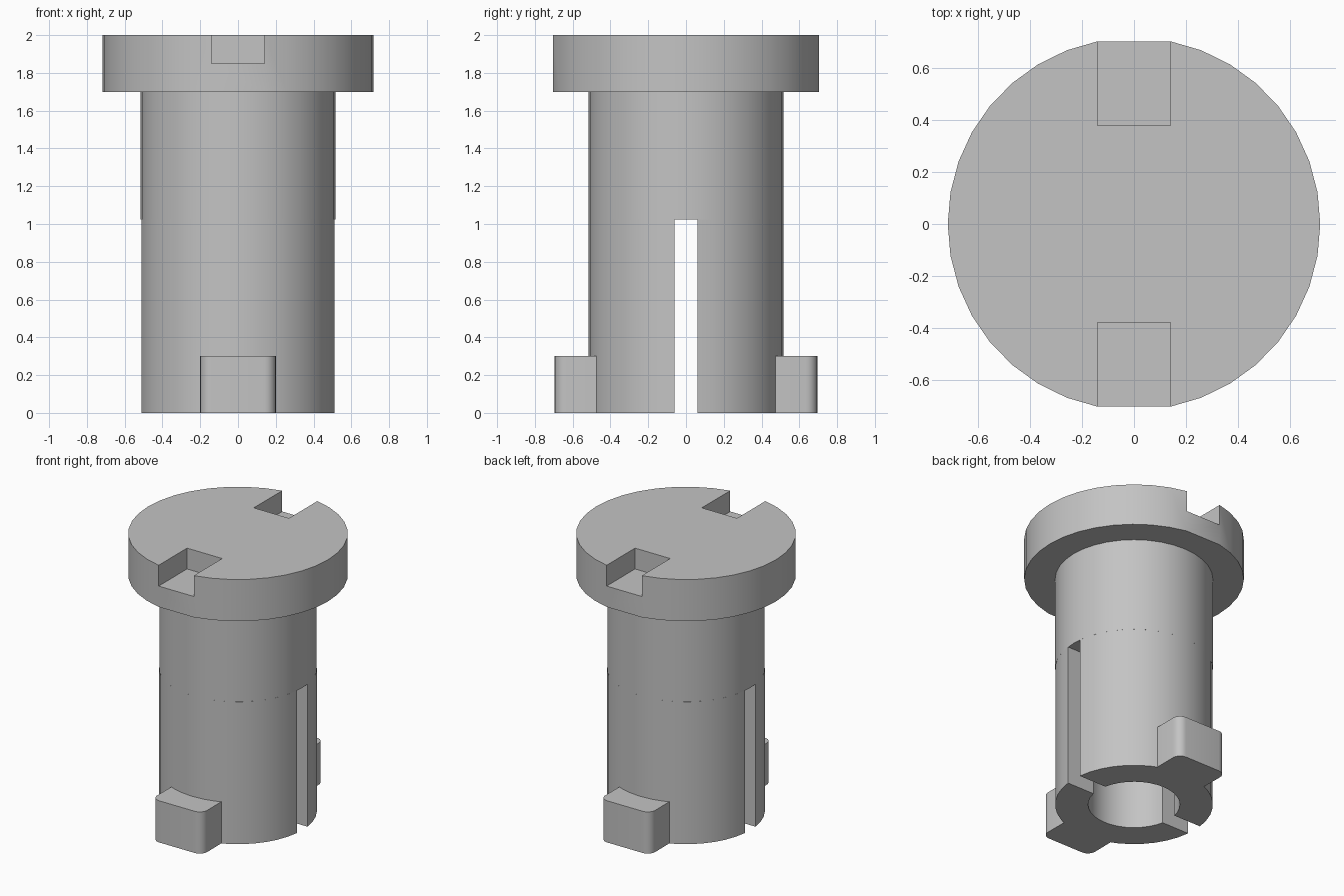
import bpy, bmesh
from math import asin, cos, sin, pi, radians

if "Cube" in bpy.data.objects:
    bpy.data.objects.remove(bpy.data.objects["Cube"])

grey = bpy.data.materials.new("plain grey")
grey.use_nodes = True
grey.diffuse_color = (0.55, 0.55, 0.55, 1)
grey.node_tree.nodes["Principled BSDF"].inputs["Base Color"].default_value = (0.55, 0.55, 0.55, 1)

BODY_R, BORE_R, HEAD_R = 0.515, 0.30, 0.717
SLIT, LEG_TOP, NECK_TOP, TOP = 0.06, 1.025, 1.70, 2.0
NOTCH, NOTCH_IN, NOTCH_Z = 0.14, 0.38, 1.85
TAB_W, TAB_OUT, TAB_TOP, TAB_ROUND = 0.20, 0.695, 0.30, 0.06


def arc(r, a, b, steps, cx=0, cy=0):
    """Points along an arc from angle a to angle b."""
    angles = [a + (b - a) * i / steps for i in range(steps + 1)]
    return [(cx + r * cos(t), cy + r * sin(t)) for t in angles]


def flip(points):
    """Half-turn of an outline about the z axis."""
    return [(-x, -y) for x, y in points]


def prism(name, outline, z0, z1):
    """Extrude a closed outline from z0 to z1."""
    bm = bmesh.new()
    base = bm.faces.new([bm.verts.new((x, y, z0)) for x, y in outline])
    ext = bmesh.ops.extrude_face_region(bm, geom=[base])
    top = [v for v in ext["geom"] if isinstance(v, bmesh.types.BMVert)]
    bmesh.ops.translate(bm, verts=top, vec=(0, 0, z1 - z0))
    bmesh.ops.recalc_face_normals(bm, faces=bm.faces)
    mesh = bpy.data.meshes.new(name)
    bm.to_mesh(mesh)
    bm.free()
    mesh.materials.append(grey)
    obj = bpy.data.objects.new(name, mesh)
    bpy.context.collection.objects.link(obj)
    return obj


def activate(obj):
    bpy.ops.object.select_all(action="DESELECT")
    obj.select_set(True)
    bpy.context.view_layer.objects.active = obj


def cut(obj, cutter):
    mod = obj.modifiers.new("cut", "BOOLEAN")
    mod.operation = "DIFFERENCE"
    mod.solver = "EXACT"
    mod.object = cutter
    activate(obj)
    bpy.ops.object.modifier_apply(modifier=mod.name)
    bpy.data.objects.remove(cutter)


# Head: disc flattened at front and back, with two driver notches
a = asin(NOTCH / HEAD_R)
side = arc(HEAD_R, -pi / 2 + a, pi / 2 - a, 16)
head = prism("head", side + flip(side), NECK_TOP, TOP)
notch = [(-NOTCH, NOTCH_IN), (NOTCH, NOTCH_IN), (NOTCH, 1), (-NOTCH, 1)]
for outline in (notch, flip(notch)):
    cut(head, prism("notch_cutter", outline, NOTCH_Z, TOP + 0.2))

# Solid neck under the head
half = arc(BODY_R, 0, pi, 18)[:-1]
neck = prism("neck", half + flip(half), LEG_TOP, NECK_TOP)
parts = [head, neck]

# Two hollow half-round legs with a slit between them
ao, ai = asin(SLIT / BODY_R), asin(SLIT / BORE_R)
leg = arc(BODY_R, ao, pi - ao, 18) + arc(BORE_R, pi - ai, ai, 16)

# Locking tab with rounded outer corners, following the leg on its inside
t = asin(TAB_W / BODY_R)
cx, cy = TAB_W - TAB_ROUND, TAB_OUT - TAB_ROUND
tab = (arc(TAB_ROUND, 0, pi / 2, 6, cx, cy)
       + arc(TAB_ROUND, pi / 2, pi, 6, -cx, cy)
       + arc(BODY_R - 0.003, pi / 2 + t, pi / 2 - t, 6))

for place, turn in (("back", list), ("front", flip)):
    parts.append(prism(place + "_leg", turn(leg), 0, LEG_TOP))
    parts.append(prism(place + "_tab", turn(tab), 0, TAB_TOP))

for obj in parts:
    activate(obj)
    bpy.ops.object.shade_smooth_by_angle(angle=radians(30))
